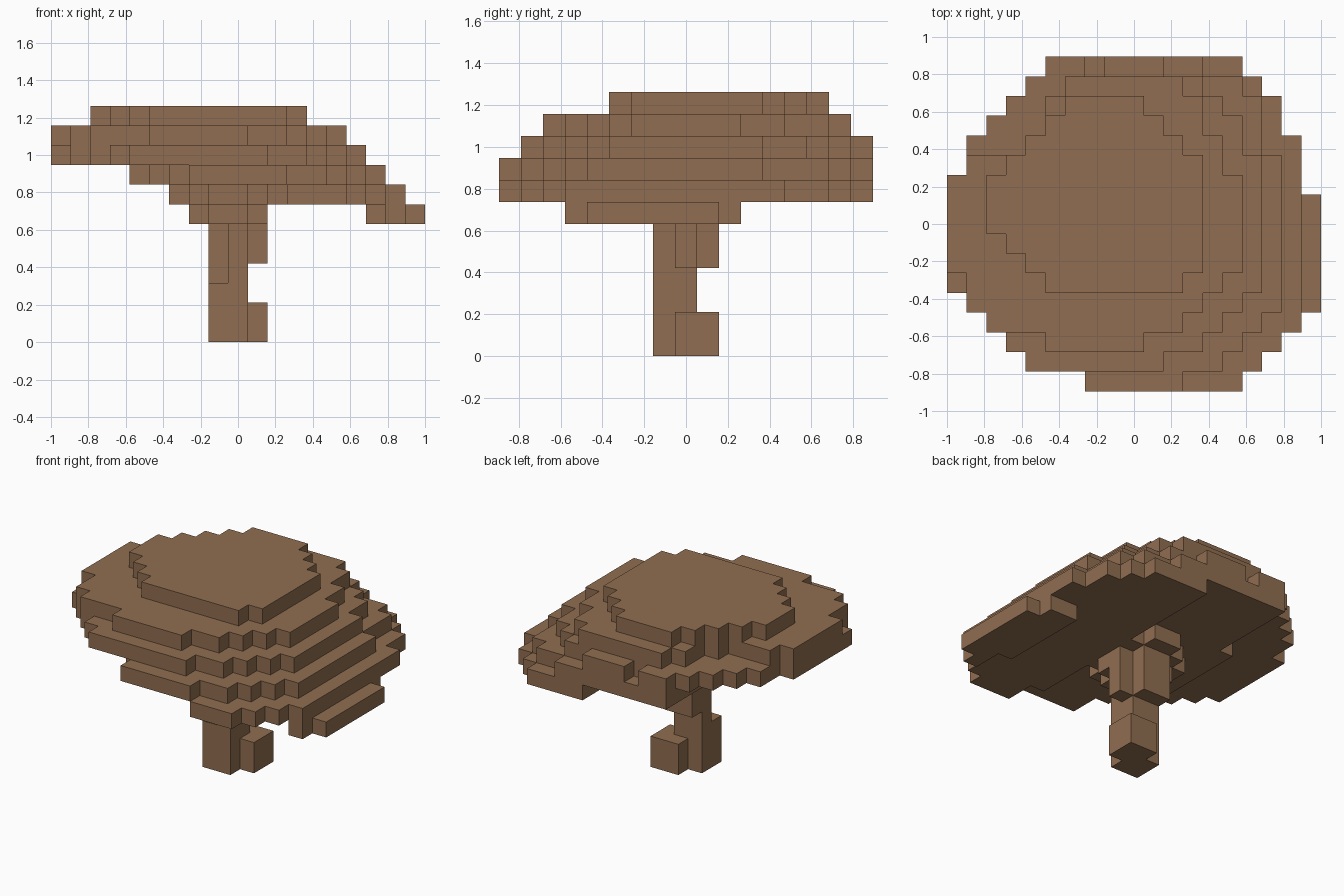
import bpy
import bmesh
import math
from mathutils import Vector

default_cube = bpy.data.objects.get("Cube")
if default_cube:
    bpy.data.objects.remove(default_cube, do_unlink=True)

# Grid: the widest layer is 19 blocks across and 17 blocks deep
BLOCK = 2 / 19
ORIGIN = Vector((-1.0, -17 * BLOCK / 2, 0.0))

bark = bpy.data.materials.new("warm_brown")
bark.use_nodes = True
brown = (0.28, 0.155, 0.082, 1.0)
bark.diffuse_color = brown
bark.node_tree.nodes["Principled BSDF"].inputs["Base Color"].default_value = brown


def fill(blocks, levels, first_row, runs):
    """Fill rows of blocks from front to back; each run is (start, end) along x."""
    for level in levels:
        for offset, (start, end) in enumerate(runs):
            for column in range(start, end):
                blocks.add((column, first_row + offset, level))


def block_object(name, blocks, others):
    """Skin a set of blocks with only its exposed faces."""
    bm = bmesh.new()
    corners = {}

    def corner(point):
        key = tuple(point)
        if key not in corners:
            corners[key] = bm.verts.new(ORIGIN + Vector(key) * BLOCK)
        return corners[key]

    for block in sorted(blocks):
        for axis in range(3):
            for side in (0, 1):
                neighbour = list(block)
                neighbour[axis] += 2 * side - 1
                if tuple(neighbour) in blocks or tuple(neighbour) in others:
                    continue
                u, v = (axis + 1) % 3, (axis + 2) % 3
                ring = []
                for du, dv in ((0, 0), (1, 0), (1, 1), (0, 1)):
                    point = list(block)
                    point[axis] += side
                    point[u] += du
                    point[v] += dv
                    ring.append(corner(point))
                bm.faces.new(ring if side else ring[::-1])

    # Merge flat areas into large clean faces
    bmesh.ops.dissolve_limit(bm, angle_limit=math.radians(1),
                             verts=bm.verts[:], edges=bm.edges[:])
    mesh = bpy.data.meshes.new(name)
    bm.to_mesh(mesh)
    bm.free()
    mesh.materials.append(bark)
    obj = bpy.data.objects.new(name, mesh)
    bpy.context.collection.objects.link(obj)
    return obj


# Stem: square post, side foot, notched middle, cross-shaped neck
stem = set()
fill(stem, range(0, 3), 7, [(8, 10)] * 2)
fill(stem, range(0, 2), 8, [(9, 11)] * 2)
fill(stem, [3], 7, [(9, 10), (8, 10)])
fill(stem, [4, 5], 7, [(9, 10), (8, 11), (8, 10)])

# Collar widening up to the cap
fill(stem, [6], 6, [(8, 10), (7, 11), (7, 11), (8, 10)])
fill(stem, [7], 5, [(8, 10), (7, 11), (6, 11), (6, 11), (7, 11), (8, 10)])

# Cap: tilted stack of stepped discs, drooping towards +x
cap = set()

# Drooping rim
fill(cap, [6], 3, [(17, 18), (17, 19)] + [(16, 19)] * 5 + [(16, 18)])

# Lower disc, open towards -x around the collar
fill(cap, [7], 0, [(12, 15), (12, 16), (11, 17)] + [(11, 18)] * 10
     + [(11, 17)] * 2 + [(11, 16), (11, 15)])

# Wide disc
fill(cap, [8], 0, [(7, 12), (7, 14), (6, 15), (6, 16), (5, 17)]
     + [(4, 17)] * 6 + [(5, 17)] + [(5, 16)] * 3 + [(5, 15), (5, 13)])

# Middle disc with a notch in its back edge
fill(cap, [9], 1, [(4, 11), (3, 13), (2, 14), (1, 15)] + [(0, 16)] * 6
     + [(1, 16), (1, 15), (2, 15), (3, 14), (4, 13), (5, 7)])
fill(cap, [9], 16, [(8, 11)])

# Upper disc
fill(cap, [10], 2, [(5, 10), (2, 12), (1, 13), (1, 14)] + [(0, 15)] * 5
     + [(1, 14), (4, 14), (5, 13), (5, 13), (6, 12)])

# Crown
fill(cap, [11], 5, [(5, 12), (4, 13), (3, 13)] + [(2, 13)] * 3
     + [(3, 13), (4, 12), (5, 11), (6, 10)])

block_object("stem", stem, cap)
block_object("cap", cap, stem)
